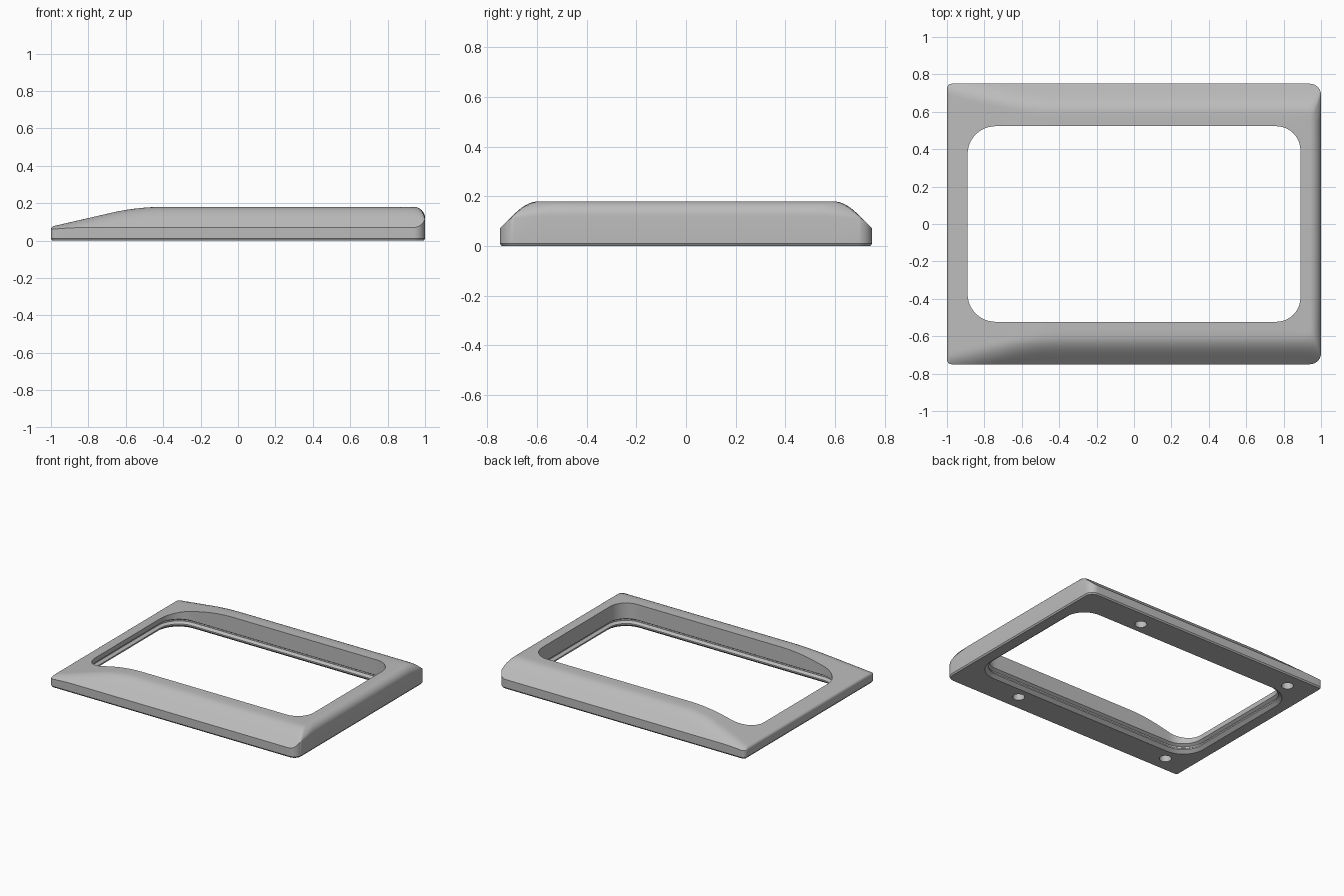
import bpy, bmesh, math
from mathutils import Vector

cube = bpy.data.objects.get("Cube")
if cube:
    bpy.data.objects.remove(cube, do_unlink=True)

HEIGHT = 0.18

grey = bpy.data.materials.new("plain grey")
grey.use_nodes = True
COLOUR = (0.5, 0.5, 0.5, 1)
grey.diffuse_color = COLOUR
grey.node_tree.nodes["Principled BSDF"].inputs["Base Color"].default_value = COLOUR


def outline(hx, hy, r_right, r_left, arc=10, long=48, short=12):
    """Rounded rectangle with matching point counts, counter-clockwise."""
    corners = [(1, -1, r_right), (1, 1, r_right), (-1, 1, r_left), (-1, -1, r_left)]
    arcs = []
    for i, (sx, sy, r) in enumerate(corners):
        centre = Vector((sx * (hx - r), sy * (hy - r)))
        angles = [math.pi / 2 * (i - 1 + j / arc) for j in range(arc + 1)]
        arcs.append([centre + r * Vector((math.cos(a), math.sin(a))) for a in angles])
    points = []
    for i, part in enumerate(arcs):
        points += part
        nxt = arcs[(i + 1) % 4][0]
        steps = short if i % 2 == 0 else long
        points += [part[-1].lerp(nxt, j / steps) for j in range(1, steps)]
    return points


def edge_drop(d, r):
    """Amount a rounded edge falls below the flat at distance d from the side."""
    d = min(max(d, 0), r)
    return r - math.sqrt(r * r - (r - d) ** 2)


def top_height(p):
    """Sloping top, rounded ends and bevelled long sides, softly blended."""
    x, y = p
    ramp = max(-0.4 - x, 0)
    fall = 0.23 * (ramp ** 2 / 0.56 if ramp < 0.28 else ramp - 0.14)
    top = HEIGHT - fall - edge_drop(1 - x, 0.06) - edge_drop(1 + x, 0.015)
    side = 0.07 + 0.75 - abs(y)
    blend = 0.05
    h = max(blend - abs(top - side), 0) / blend
    return min(top, side) - h * h * blend / 4


def flat(points, z):
    return [(p.x, p.y, z) for p in points]


def opening(grow):
    return outline(0.89 + grow, 0.523 + grow, 0.13 + grow, 0.15 + grow)


# Rings run up the outside, over the top, and down the inner wall
outer = outline(1, 0.75, 0.06, 0.025)
inner = opening(0)
rings = [flat(outline(0.993, 0.743, 0.053, 0.018), 0), flat(outer, 0.01)]
for t in (0, 0.015, 0.05, 0.1, 0.16, 0.25, 0.34, 0.43, 0.5, 0.56, 0.65, 0.8, 1):
    ring = [a.lerp(b, t) for a, b in zip(outer, inner)]
    rings.append([(p.x, p.y, top_height(p)) for p in ring])
for grow, z in ((0, 0.065), (0.02, 0.053), (0.02, 0.043), (0, 0.03), (0, 0.02), (0.025, 0)):
    rings.append(flat(opening(grow), z))

bm = bmesh.new()
loops = [[bm.verts.new(co) for co in ring] for ring in rings]
count = len(outer)
for k, low in enumerate(loops):
    high = loops[(k + 1) % len(loops)]
    for i in range(count):
        j = (i + 1) % count
        bm.faces.new((low[i], low[j], high[j], high[i]))
bmesh.ops.recalc_face_normals(bm, faces=bm.faces)
mesh = bpy.data.meshes.new("bezel_frame")
bm.to_mesh(mesh)
bm.free()
mesh.materials.append(grey)
frame = bpy.data.objects.new("bezel_frame", mesh)
bpy.context.collection.objects.link(frame)

# Four blind screw holes in the underside
for x in (-0.8, 0.47):
    for y in (-0.63, 0.63):
        bpy.ops.mesh.primitive_cylinder_add(vertices=32, radius=0.04, depth=0.12, location=(x, y, 0))
        cutter = bpy.context.object
        cutter.name = "screw_hole_cutter"
        cutter.hide_render = True
        cutter.data.materials.append(grey)
        cut = frame.modifiers.new("screw hole", "BOOLEAN")
        cut.operation = "DIFFERENCE"
        cut.solver = "EXACT"
        cut.object = cutter
        bpy.context.view_layer.objects.active = frame
        bpy.ops.object.modifier_apply(modifier=cut.name)
        bpy.data.objects.remove(cutter, do_unlink=True)

bpy.ops.object.select_all(action="DESELECT")
frame.select_set(True)
bpy.context.view_layer.objects.active = frame
bpy.ops.object.shade_smooth_by_angle(angle=math.radians(32))
